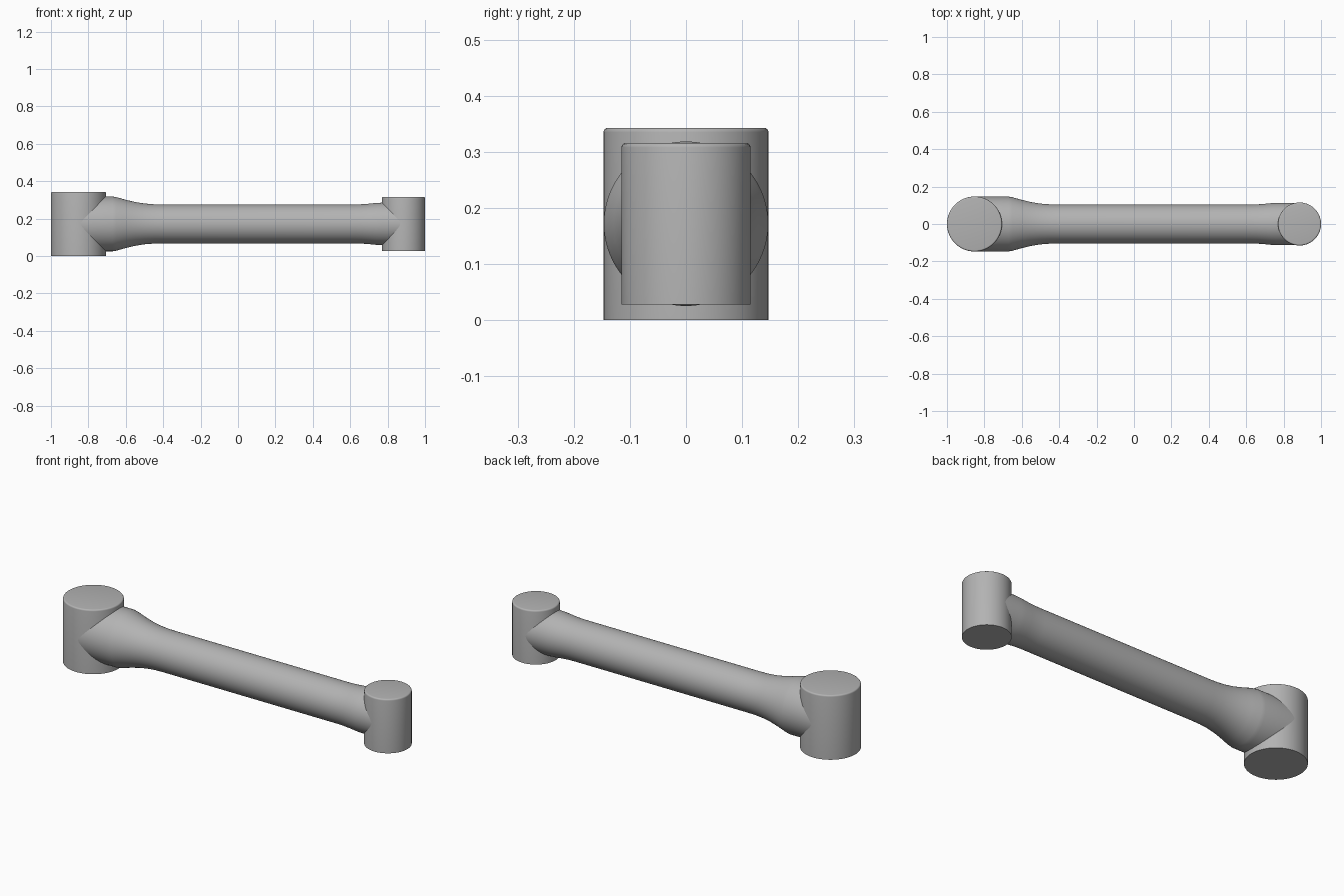
import bpy, bmesh, math
from mathutils import Matrix, Vector

cube = bpy.data.objects.get("Cube")
if cube:
    bpy.data.objects.remove(cube)

SEGMENTS = 96
AXIS_Z = 0.172

grey = bpy.data.materials.new("grey metal")
grey.use_nodes = True
grey.diffuse_color = (0.45, 0.45, 0.45, 1)
grey.node_tree.nodes["Principled BSDF"].inputs["Base Color"].default_value = grey.diffuse_color


def lathe(name, profile, matrix):
    """Spin (radius, height) points about z, then place with matrix."""
    bm = bmesh.new()
    verts = [bm.verts.new((r, 0, h)) for r, h in profile]
    edges = [bm.edges.new(pair) for pair in zip(verts, verts[1:])]
    bmesh.ops.spin(bm, geom=verts + edges, cent=(0, 0, 0), axis=(0, 0, 1),
                   angle=math.tau, steps=SEGMENTS, use_duplicate=False)
    bmesh.ops.remove_doubles(bm, verts=bm.verts, dist=1e-5)
    bmesh.ops.recalc_face_normals(bm, faces=bm.faces)
    bm.transform(matrix)
    mesh = bpy.data.meshes.new(name)
    bm.to_mesh(mesh)
    bm.free()
    mesh.materials.append(grey)
    obj = bpy.data.objects.new(name, mesh)
    bpy.context.collection.objects.link(obj)
    bpy.ops.object.select_all(action='DESELECT')
    obj.select_set(True)
    bpy.context.view_layer.objects.active = obj
    bpy.ops.object.shade_smooth_by_angle(angle=math.radians(35))
    return obj


def boss(name, x, radius, bottom, top, fillet=0.008):
    """Upright joint cylinder with a rounded top rim and a sharp bottom rim."""
    rim = [(radius - fillet + fillet * math.cos(a), top - fillet + fillet * math.sin(a))
           for a in (i * math.pi / 8 for i in range(5))]
    lathe(name, [(0, bottom), (radius, bottom)] + rim + [(0, top)],
          Matrix.Translation((x, 0, 0)))


# Joint cylinders at both ends
boss("large_joint", -0.853, 0.147, 0, 0.343)
boss("small_joint", 0.885, 0.115, 0.028, 0.316)

# Round arm, flared into each joint
arm = [(0, -0.853), (0.1465, -0.853), (0.1465, -0.67), (0.143, -0.65),
       (0.129, -0.60), (0.117, -0.55), (0.109, -0.50), (0.105, -0.45),
       (0.104, -0.40), (0.104, 0.62), (0.105, 0.66), (0.108, 0.70),
       (0.112, 0.74), (0.1135, 0.77), (0.1135, 0.885), (0, 0.885)]
lathe("arm", arm, Matrix.Translation((0, 0, AXIS_Z)) @ Matrix.Rotation(math.pi / 2, 4, 'Y'))
